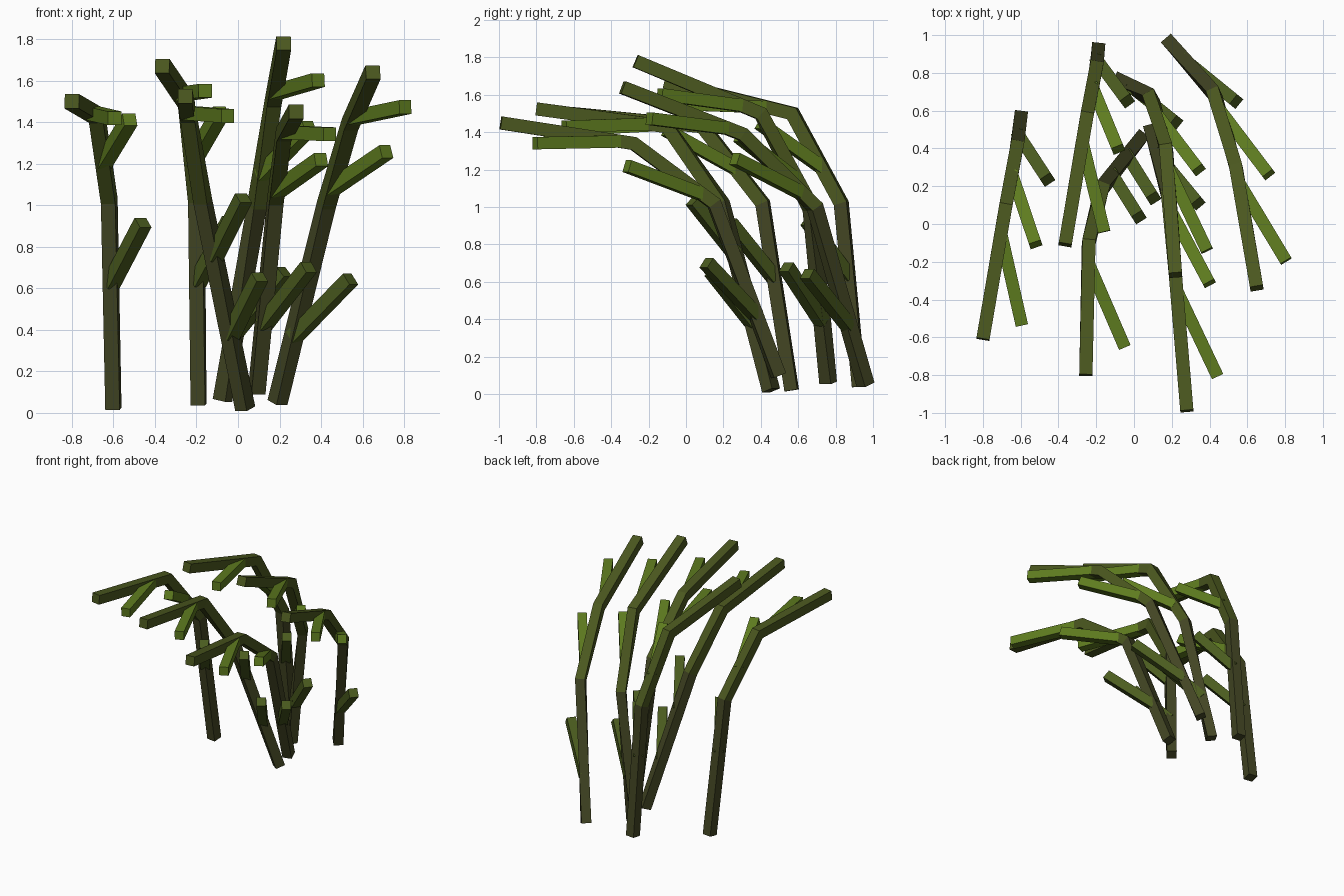
import bpy, bmesh
from math import cos, sin, radians
from mathutils import Vector

cube = bpy.data.objects.get("Cube")
if cube:
    bpy.data.objects.remove(cube)


def material(name, rgb):
    m = bpy.data.materials.new(name)
    m.use_nodes = True
    col = [(c / 255) ** 2.2 for c in rgb] + [1]
    m.diffuse_color = col
    m.node_tree.nodes["Principled BSDF"].inputs["Base Color"].default_value = col
    return m


BARK = material("dark olive bark", (68, 71, 40))
STEM = material("olive stem", (76, 88, 36))
TWIG = material("moss twig", (76, 92, 36))
LEAF = material("leaf green", (94, 122, 36))


def square_tube(name, points, width, mats):
    """Sweep a square along the points; each segment takes its own material."""
    dirs = [(b - a).normalized() for a, b in zip(points, points[1:])]
    bm = bmesh.new()
    rings = []
    half = width / 2
    for i, p in enumerate(points):
        before, after = dirs[max(i - 1, 0)], dirs[min(i, len(dirs) - 1)]
        tangent = (before + after).normalized()
        side = tangent.cross(Vector((0, 0, 1))).normalized()
        up = side.cross(tangent) / tangent.dot(after)
        rings.append([bm.verts.new(p + side * half * u + up * half * v)
                      for u, v in ((-1, -1), (1, -1), (1, 1), (-1, 1))])
    for i, (a, b) in enumerate(zip(rings, rings[1:])):
        for k in range(len(a)):
            n = (k + 1) % len(a)
            bm.faces.new((a[k], a[n], b[n], b[k])).material_index = i
    bm.faces.new(rings[0])
    bm.faces.new(rings[-1]).material_index = len(mats) - 1
    bmesh.ops.recalc_face_normals(bm, faces=bm.faces)
    mesh = bpy.data.meshes.new(name)
    bm.to_mesh(mesh)
    bm.free()
    for m in mats:
        mesh.materials.append(m)
    obj = bpy.data.objects.new(name, mesh)
    bpy.context.collection.objects.link(obj)


def stalk(name, root, bend, elbow, tip, spread, forks):
    """A twice-bent stalk; each fork is a segment number plus a fraction along it."""
    path = [Vector(p) for p in (root, bend, elbow, tip)]
    square_tube(name + "_stalk", path, .07, [BARK, STEM, STEM])
    angle = radians(spread)
    for number, fork in enumerate(forks, 1):
        seg = int(fork)
        a, b = path[seg], path[seg + 1]
        start = a.lerp(b, fork - seg)
        # Twigs follow their segment while veering left, forward and a little down
        veer = Vector((cos(angle), -sin(angle), -.11 * seg)) * .25
        end = start + (b - a).normalized() * .3 + veer
        square_tube(f"{name}_twig_{number}", [start, end], .066,
                    [LEAF if seg else TWIG])


stalk("far_right", (-.6, .565, .02), (-.62, .41, 1.02),
      (-.68, .09, 1.43), (-.8, -.61, 1.5), spread=50, forks=(.6, 1.45, 2.2))
stalk("back_right", (-.19, .925, .04), (-.2, .83, 1.02),
      (-.25, .57, 1.5), (-.365, -.11, 1.67), spread=49, forks=(.6, 1.4, 2.2))
stalk("front_right", (.035, .455, .02), (-.17, .19, 1.02),
      (-.24, -.1, 1.43), (-.255, -.8, 1.525), spread=37, forks=(.35, .73, 2.15))
stalk("front_left", (.09, .495, .1), (.18, .15, 1.02),
      (.22, -.28, 1.34), (.28, -.99, 1.45), spread=40, forks=(.35, 1.15, 2.1))
stalk("middle", (-.075, .76, .06), (.09, .67, .99),
      (.17, .4, 1.5), (.22, -.27, 1.78), spread=41, forks=(.35, 1.3, 2.15))
stalk("back_left", (.19, .96, .05), (.425, .69, 1),
      (.54, .3, 1.39), (.65, -.34, 1.64), spread=35, forks=(.33, 1.2, 2.12))
